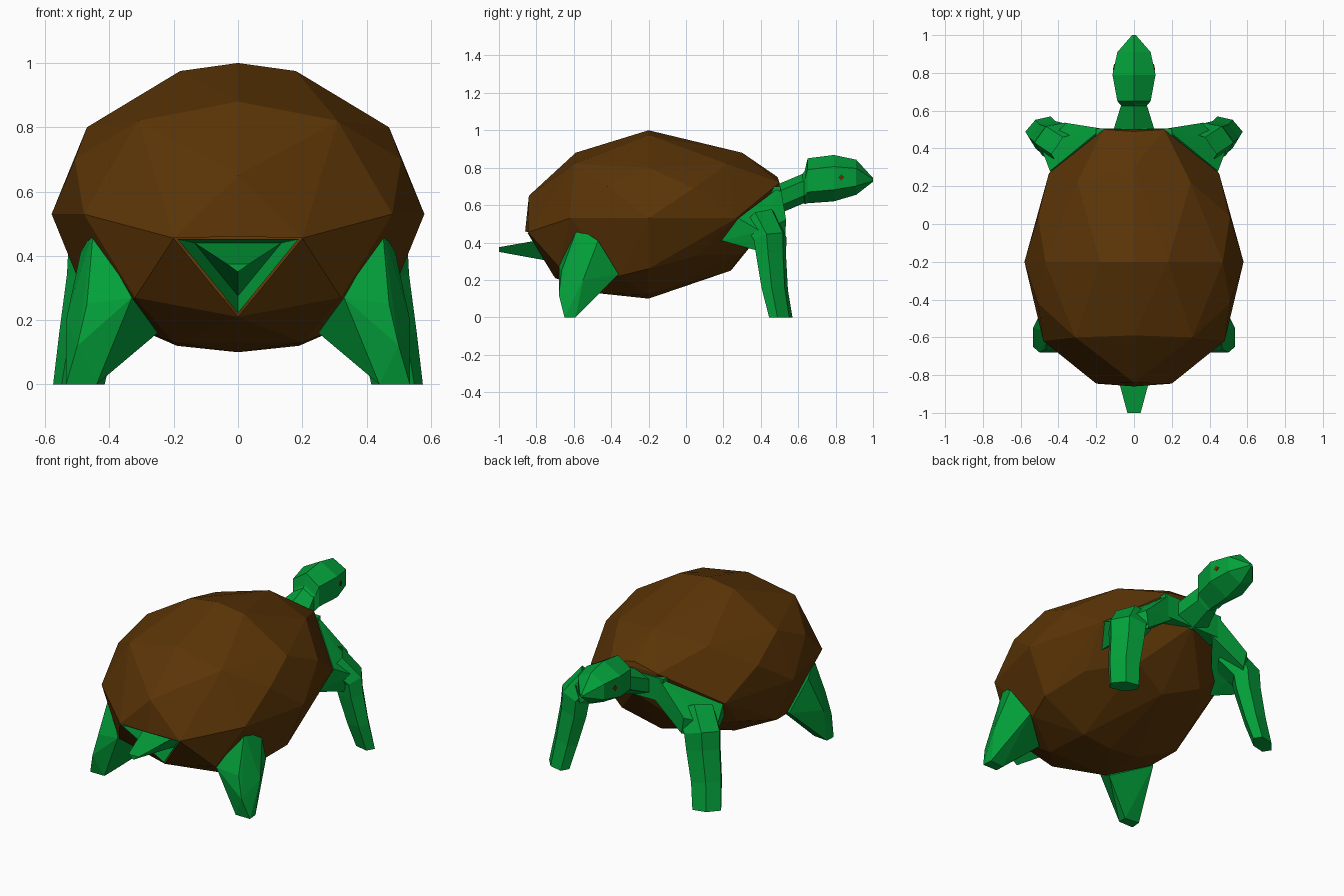
import bpy, bmesh, math
from mathutils import Vector

if "Cube" in bpy.data.objects:
    bpy.data.objects.remove(bpy.data.objects["Cube"])


def material(name, rgb):
    m = bpy.data.materials.new(name)
    m.diffuse_color = (*rgb, 1)
    m.use_nodes = True
    m.node_tree.nodes["Principled BSDF"].inputs["Base Color"].default_value = m.diffuse_color
    return m


BROWN = material("shell brown", (0.105, 0.035, 0.002))
GREEN = material("skin green", (0.001, 0.35, 0.042))


def finish(bm, name, mat, mirror=False):
    bmesh.ops.recalc_face_normals(bm, faces=bm.faces)
    me = bpy.data.meshes.new(name)
    bm.to_mesh(me)
    bm.free()
    me.materials.append(mat)
    ob = bpy.data.objects.new(name, me)
    bpy.context.collection.objects.link(ob)
    if mirror:
        mod = ob.modifiers.new("mirror", 'MIRROR')
        mod.use_mirror_merge = False
    return ob


def hull(name, points, mat, mirror=False, hole=None):
    bm = bmesh.new()
    for p in points:
        bm.verts.new(p)
    bmesh.ops.convex_hull(bm, input=bm.verts[:])
    loose = [v for v in bm.verts if not v.link_faces]
    bmesh.ops.delete(bm, geom=loose, context='VERTS')
    if hole:
        cut = [f for f in bm.faces if hole(f.calc_center_median())]
        bmesh.ops.delete(bm, geom=cut, context='FACES')
    return finish(bm, name, mat, mirror)


def loft(name, rings, mat, mirror=False):
    bm = bmesh.new()
    loops = [[bm.verts.new(p) for p in r] for r in rings]
    n = len(loops[0])
    for a, b in zip(loops, loops[1:]):
        for i in range(n):
            j = (i + 1) % n
            bm.faces.new((a[i], a[j], b[j], b[i]))
    bm.faces.new(loops[-1])
    return finish(bm, name, mat, mirror)


def ring(center, normal, ref, a, b):
    """Hexagon across 'normal': flat sides at distance a along ref, corners at b."""
    w = Vector(normal).normalized()
    u = Vector(ref)
    u = (u - w * u.dot(w)).normalized()
    v = w.cross(u)
    angles = [math.radians(30 + 60 * i) for i in range(6)]
    return [Vector(center) + u * a / .866 * math.cos(t) + v * b * math.sin(t) for t in angles]


# Faceted shell: half of the corner points, mirrored into a hull, open at the tail
half = [(0, -.2, 1), (0, .3, .88), (0, -.59, .88), (0, -.84, .65), (0, -.86, .46),
        (0, .49, .75), (0, .5, .57), (0, .24, .25), (0, -.2, .1), (0, -.7, .21),
        (.18, -.2, .975), (.47, -.2, .8), (.58, -.2, .53), (.47, -.2, .26),
        (.19, -.2, .12), (.2, -.845, .455), (.48, -.62, .53), (.42, -.36, .22),
        (.2, -.48, .13), (.32, -.68, .27), (.31, -.6, .82), (.45, .27, .53),
        (.16, .5, .72), (.3, .22, .82), (.4, .06, .33), (.22, .3, .34),
        (.508, .04, .69), (.508, -.42, .7)]
hull("shell", half + [(-x, y, z) for x, y, z in half if x], BROWN,
     hole=lambda c: c.y < -.72 and abs(c.x) < .1 and c.z < .42)

# Rear flippers
hull("rear_leg", [(.45, -.58, .48), (.49, -.47, .41), (.44, -.36, .23), (.25, -.51, .16),
                  (.33, -.68, .27), (.47, -.665, .25), (.35, -.56, .085), (.5, -.68, .12),
                  (.535, -.55, .2), (.535, -.65, 0), (.53, -.59, 0), (.44, -.65, 0),
                  (.44, -.6, 0)], GREEN, True)

# Chest band joining the neck and both shoulders
hull("chest", [(x, y, z) for x in (-.2, .2) for y in (.4, .506) for z in (.56, .70)], GREEN)

# Front legs: broad shoulder filling the shell opening, then a flat blade-like limb
hull("front_shoulder", [(.17, .505, .70), (.445, .28, .53), (.39, .19, .41), (.14, .5, .56),
                        (.36, .535, .52), (.34, .53, .42), (.49, .40, .46), (.45, .37, .36)],
     GREEN, True)
BLADE = (-1, .6, 0)
loft("front_leg", [ring((.34, .40, .52), (.5, .5, -.8), BLADE, .10, .09),
                   ring((.425, .45, .42), (.3, .3, -1), BLADE, .098, .085),
                   ring((.435, .455, .33), (.15, .1, -1), BLADE, .092, .075),
                   ring((.47, .475, .15), (.15, .1, -1), BLADE, .083, .062),
                   ring((.495, .507, 0), (0, 0, -1), BLADE, .078, .052)], GREEN, True)

# Neck and head: six-sided sections along y, ridged on top
X = (1, 0, 0)


def section(y, bottom, top, hw):
    return ring((0, y, (bottom + top) / 2), (0, 1, 0), X, hw, (top - bottom) / 2)


loft("neck", [section(.42, .54, .70, .13), section(.5, .555, .715, .108),
              section(.63, .61, .77, .068), section(.67, .63, .79, .068)], GREEN)
loft("head", [section(.60, .65, .73, .03), section(.635, .605, .785, .075),
              section(.65, .61, .85, .088), section(.79, .62, .868, .114),
              section(.91, .655, .843, .088), section(1.0, .725, .745, .01)], GREEN)

# Small eye plates
for s in (-1, 1):
    bpy.ops.mesh.primitive_cylinder_add(vertices=4, radius=.017, depth=.008,
                                        location=(s * .105, .83, .748),
                                        rotation=(0, math.pi / 2, s * .21))
    eye = bpy.context.object
    eye.name = "eye"
    eye.data.materials.append(BROWN)

# Triangular tail: flange running into the shell opening, then a taper to the tip
loft("tail", [[(-.188, -.848, .452), (.188, -.848, .452), (0, -.708, .222)],
              [(-.135, -.63, .44), (.135, -.63, .44), (0, -.59, .275)],
              [(-.035, -1, .375), (.035, -1, .375), (0, -1, .35)]], GREEN)
